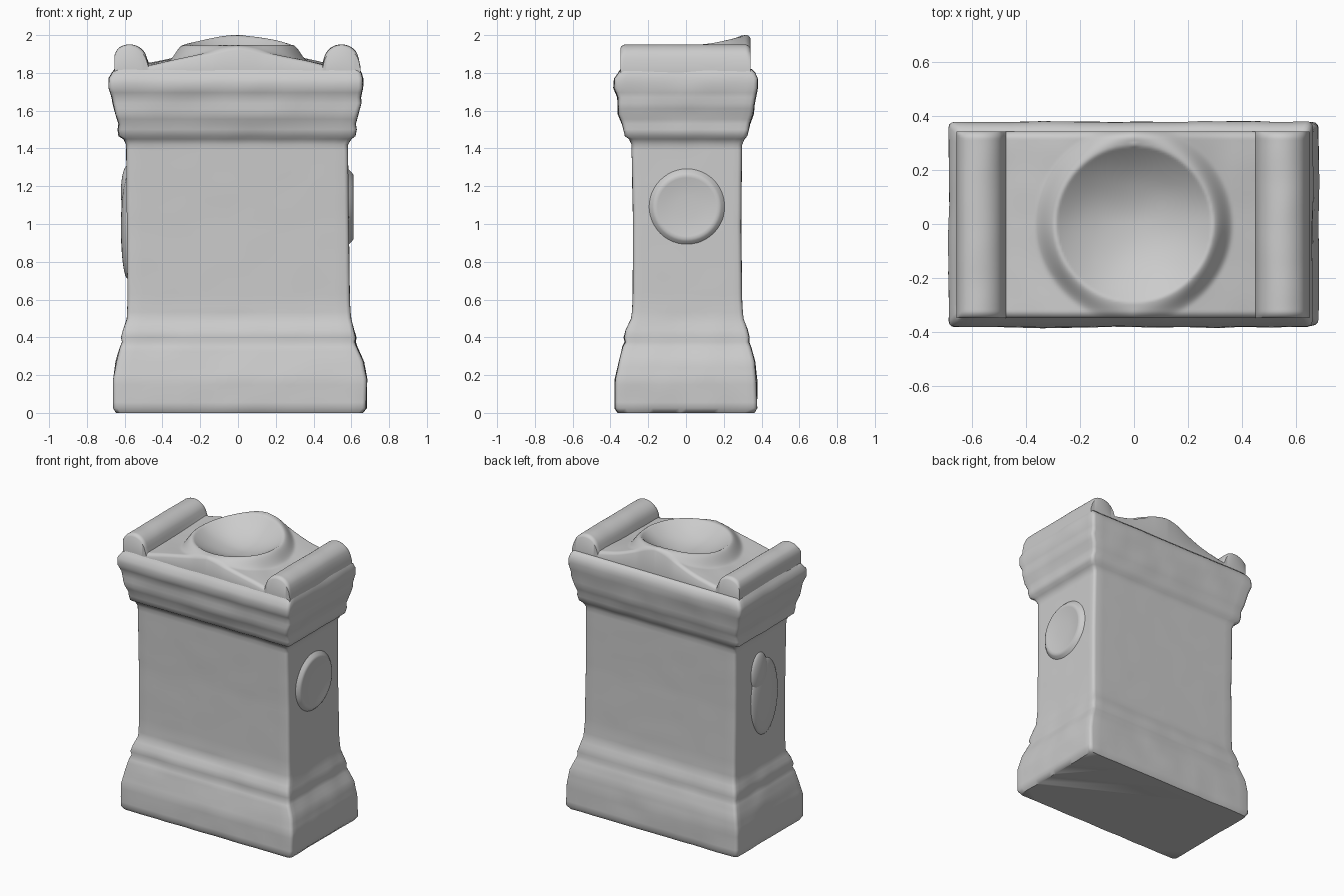
import bpy, bmesh, math
from mathutils import Vector, noise, Matrix

if "Cube" in bpy.data.objects:
    bpy.data.objects.remove(bpy.data.objects["Cube"])


def finish(name, bm, angle=50):
    bmesh.ops.remove_doubles(bm, verts=bm.verts, dist=1e-5)
    bmesh.ops.recalc_face_normals(bm, faces=bm.faces)
    mesh = bpy.data.meshes.new(name)
    bm.to_mesh(mesh)
    bm.free()
    ob = bpy.data.objects.new(name, mesh)
    bpy.context.collection.objects.link(ob)
    bpy.ops.object.select_all(action='DESELECT')
    ob.select_set(True)
    bpy.context.view_layer.objects.active = ob
    bpy.ops.object.shade_smooth_by_angle(angle=math.radians(angle))
    return ob


def rounded_rect(x0, x1, y0, y1, r, n=20):
    """Outline with soft corners and n extra points per side."""
    corners = [(x1 - r, y1 - r, 0), (x0 + r, y1 - r, 90),
               (x0 + r, y0 + r, 180), (x1 - r, y0 + r, 270)]
    arcs = [[Vector((cx + r * math.cos(math.radians(a + t)), cy + r * math.sin(math.radians(a + t))))
             for t in (0, 30, 60, 90)] for cx, cy, a in corners]
    pts = []
    for i, arc in enumerate(arcs):
        pts += arc
        nxt = arcs[(i + 1) % 4][0]
        pts += [arc[-1].lerp(nxt, k / n) for k in range(1, n)]
    return pts


# Pillar with moulded base and cornice: z, left, right, front, back
PROFILE = [
    (0.00, -.645, .66, -.36, .36), (0.025, -.66, .68, -.377, .375),
    (0.18, -.66, .683, -.375, .375), (0.27, -.645, .665, -.355, .365),
    (0.35, -.622, .63, -.335, .343), (0.375, -.612, .622, -.322, .333),
    (0.40, -.618, .625, -.328, .335), (0.44, -.608, .613, -.318, .325),
    (0.50, -.588, .597, -.288, .303), (0.60, -.585, .592, -.282, .297),
    (1.00, -.588, .587, -.280, .292), (1.42, -.592, .582, -.288, .297),
    (1.45, -.605, .60, -.300, .308), (1.465, -.63, .62, -.322, .322),
    (1.50, -.635, .628, -.330, .332), (1.53, -.632, .622, -.338, .338),
    (1.58, -.648, .635, -.358, .355), (1.64, -.662, .653, -.360, .362),
    (1.67, -.668, .65, -.362, .368), (1.72, -.685, .66, -.382, .378),
    (1.77, -.685, .66, -.380, .378), (1.80, -.667, .652, -.358, .365),
    (1.82, -.652, .642, -.345, .345)]

bm = bmesh.new()
rings = []
for a, b in zip(PROFILE, PROFILE[1:] + [None]):
    steps = max(1, round((b[0] - a[0]) / 0.03)) if b else 1
    for s in range(steps):
        z, *ext = a if not b else [p + (q - p) * s / steps for p, q in zip(a, b)]
        ring = []
        for p in rounded_rect(*ext, 0.022):
            co = Vector((p.x, p.y, z))
            amp = 0.0015 if 0.52 < z < 1.43 else 0.006
            out = Vector((p.x / 2, p.y, 0)).normalized()
            co += out * amp * noise.noise(co * 7)
            ring.append(bm.verts.new(co))
        rings.append(ring)
for r0, r1 in zip(rings, rings[1:]):
    for i in range(len(r0)):
        j = (i + 1) % len(r0)
        bm.faces.new((r0[i], r0[j], r1[j], r1[i]))
bm.faces.new(rings[0])
bm.faces.new(rings[-1])
finish("pillar", bm)


# Altar top: gable, two bolsters and the dished hearth in one surface
X0, X1, Y0, Y1 = -.655, .648, -.348, .342


def smooth(t):
    t = min(1, max(0, t))
    return t * t * (3 - 2 * t)


def top_height(x, y):
    back = smooth((y + 0.1) / 0.4)
    gable = 1.942 - 0.1 * min(1, abs(x) / 0.46)
    gable += back * (0.045 * smooth(1 - abs(x) / 0.36) + 0.012)
    d, R = math.hypot(x, y), 0.288
    rim = 1.947 + 0.05 * (max(0, y) / 0.3) ** 2
    if d < R:
        z = rim - 0.095 * (1 - (d / R) ** 2)
    else:
        t = smooth((d - R) / 0.08)
        z = max(gable, rim * (1 - t) + gable * t)
    for c in (-0.575, 0.548):
        s = abs(x - c) / 0.095
        if s < 1:
            z = max(z, 1.858 + 0.092 * math.sqrt(1 - s * s))
    edge = min(x - X0, X1 - x, y - Y0, Y1 - y)
    z -= 0.018 * max(0, 1 - edge / 0.025) ** 2
    return z + 0.003 * noise.noise(Vector((x, y, 3)) * 7)


bm = bmesh.new()
NX, NY = 150, 84
grid = [[None] * (NY + 1) for _ in range(NX + 1)]
for i in range(NX + 1):
    for j in range(NY + 1):
        x, y = X0 + (X1 - X0) * i / NX, Y0 + (Y1 - Y0) * j / NY
        grid[i][j] = bm.verts.new((x, y, top_height(x, y)))
for i in range(NX):
    for j in range(NY):
        bm.faces.new((grid[i][j], grid[i + 1][j], grid[i + 1][j + 1], grid[i][j + 1]))
skirt = bmesh.ops.extrude_edge_only(bm, edges=[e for e in bm.edges if e.is_boundary])
for v in skirt["geom"]:
    if isinstance(v, bmesh.types.BMVert):
        v.co.z = 1.80
finish("altar_top", bm)


def lathe(name, profile, matrix, segments=48):
    """Spin (radius, height) points about z, then place the result."""
    bm = bmesh.new()
    vs = [bm.verts.new((r, 0, h)) for r, h in profile]
    es = [bm.edges.new(p) for p in zip(vs, vs[1:])]
    bmesh.ops.spin(bm, geom=vs + es, cent=(0, 0, 0), axis=(0, 0, 1),
                   angle=2 * math.pi, steps=segments)
    bmesh.ops.transform(bm, matrix=matrix, verts=bm.verts)
    return finish(name, bm, 60)


# Shallow dish carved on the right side
lathe("side_dish", [(0, .010), (.06, .011), (.12, .015), (.155, .022), (.17, .024),
                    (.182, .017), (.195, .004), (.21, -.012)],
      Matrix.Translation((.587, .005, 1.09)) @ Matrix.Rotation(math.pi / 2, 4, 'Y'))

# Worn jug relief on the left side
dome = [(math.sin(t * math.pi / 16), math.cos(t * math.pi / 16)) for t in range(9)]
for name, y, z, ry, rz, h in (("jug_body", -.03, .98, .15, .27, .036),
                              ("jug_neck", .03, 1.17, .09, .14, .036)):
    lathe(name, dome, Matrix.Translation((-.584, y, z))
          @ Matrix.Diagonal((h, ry, rz, 1)) @ Matrix.Rotation(-math.pi / 2, 4, 'Y'))
